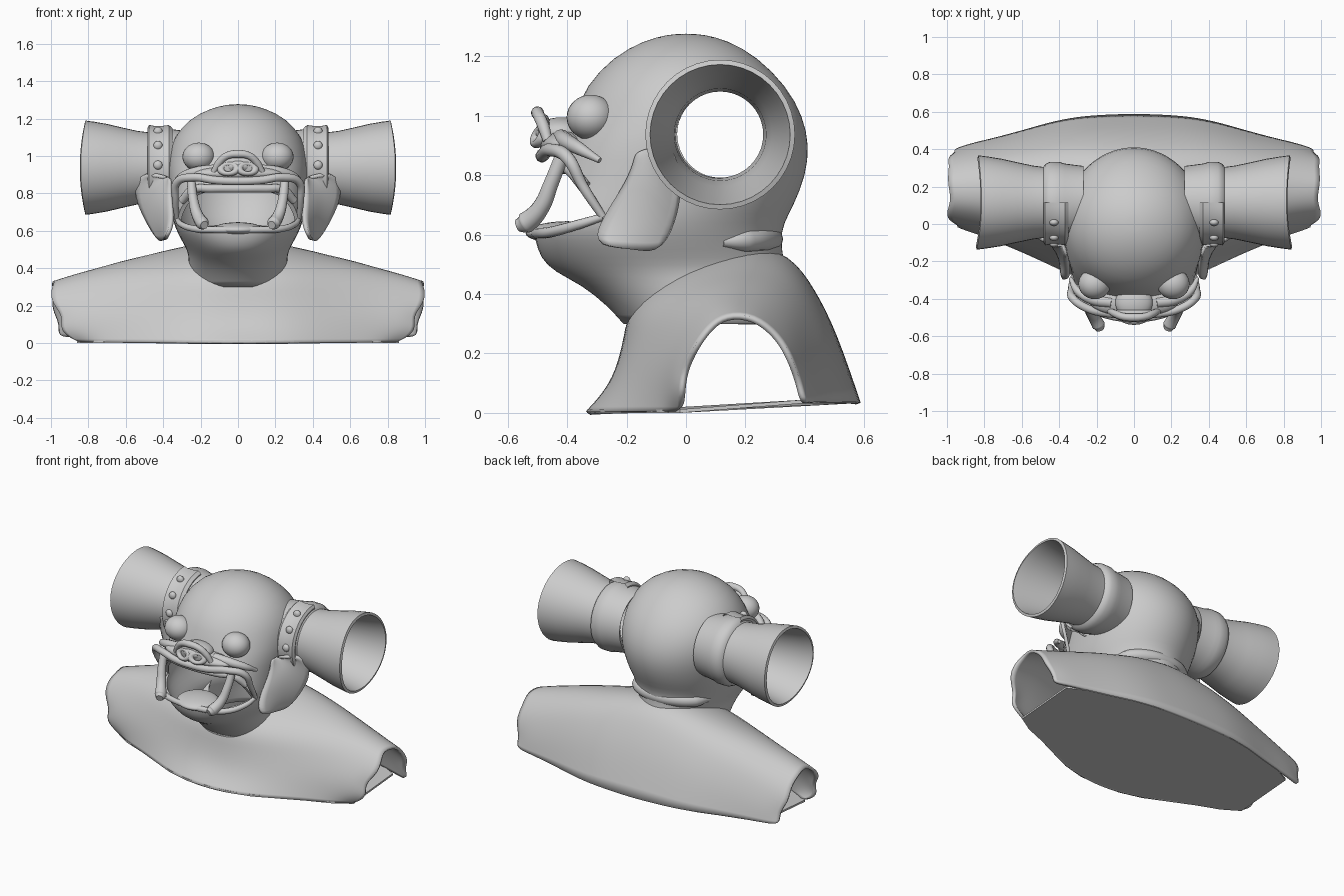
import bpy, bmesh
from math import sin, cos, pi, copysign
from mathutils import Vector

if "Cube" in bpy.data.objects:
    bpy.data.objects.remove(bpy.data.objects["Cube"])


def make(name, verts, faces, smooth=True):
    me = bpy.data.meshes.new(name)
    me.from_pydata([tuple(v) for v in verts], [], faces)
    bm = bmesh.new()
    bm.from_mesh(me)
    bmesh.ops.remove_doubles(bm, verts=bm.verts, dist=1e-5)
    bmesh.ops.recalc_face_normals(bm, faces=bm.faces)
    bm.to_mesh(me)
    bm.free()
    for p in me.polygons:
        p.use_smooth = smooth
    ob = bpy.data.objects.new(name, me)
    bpy.context.collection.objects.link(ob)
    return ob


def loft(name, rows, wrap=True):
    n = len(rows[0])
    faces = [(r * n + i, r * n + (i + 1) % n, (r + 1) * n + (i + 1) % n, (r + 1) * n + i)
             for r in range(len(rows) - 1) for i in range(n if wrap else n - 1)]
    return make(name, [v for row in rows for v in row], faces)


def subsurf(ob, level):
    ob.modifiers.new("smooth", 'SUBSURF').levels = level
    ob.modifiers["smooth"].render_levels = level


def thicken(ob, t, offset=-1):
    m = ob.modifiers.new("thickness", 'SOLIDIFY')
    m.thickness, m.offset = t, offset


def cut(ob, cutter):
    m = ob.modifiers.new("cut", 'BOOLEAN')
    m.object, m.operation, m.solver = cutter, 'DIFFERENCE', 'EXACT'
    cutter.hide_render = True
    cutter.hide_set(True)


def prism(name, a, b):
    n = len(a)
    faces = [tuple(range(n)), tuple(range(n, 2 * n))]
    faces += [(i, (i + 1) % n, n + (i + 1) % n, n + i) for i in range(n)]
    return make(name, list(a) + list(b), faces, False)


def ball(name, loc, rad, tilt=0):
    bm = bmesh.new()
    bmesh.ops.create_uvsphere(bm, u_segments=28, v_segments=16, radius=1)
    me = bpy.data.meshes.new(name)
    bm.to_mesh(me)
    bm.free()
    for p in me.polygons:
        p.use_smooth = True
    ob = bpy.data.objects.new(name, me)
    ob.location, ob.scale, ob.rotation_euler = loc, rad, (tilt, 0, 0)
    bpy.context.collection.objects.link(ob)
    return ob


def tube(name, pts, radii, r=1.0):
    cu = bpy.data.curves.new(name, 'CURVE')
    cu.dimensions, cu.bevel_depth, cu.bevel_resolution = '3D', r, 4
    cu.use_fill_caps = True
    sp = cu.splines.new('BEZIER')
    sp.bezier_points.add(len(pts) - 1)
    for b, p, q in zip(sp.bezier_points, pts, radii):
        b.co, b.radius = p, q
        b.handle_left_type = b.handle_right_type = 'AUTO'
    ob = bpy.data.objects.new(name, cu)
    bpy.context.collection.objects.link(ob)
    return ob


def both(pts):
    return [(-x, y, z) for x, y, z in pts[:0:-1]] + pts


# shoulders: arch section blended from the middle to the open, torn arm ends
mid = [(0, .01), (.06, .11), (.11, .24), (.14, .45), (.155, .66), (.34, .88), (.6, 1.02), (.74, .97), (.83, .76), (.91, .5), (1, .06)]
end = [(0, .01), (.0, .2), (.02, .42), (.1, .65), (.22, .87), (.36, 1), (.6, .99), (.8, .78), (.9, .55), (.97, .3), (1, .1)]
stations = [(0, -.34, .59, .56), (.15, -.33, .585, .55), (.3, -.29, .575, .525), (.45, -.22, .545, .49),
            (.6, -.15, .5, .455), (.75, -.09, .46, .41), (.88, -.05, .43, .37), (1, -.02, .40, .335)]
torn = [.86, .96, .93, 1, 1, .975, 1, .985, 1, .95, .97]
rows = []
for sgn, seq in ((-1, stations[:0:-1]), (1, stations)):
    for x, yf, yb, zt in seq:
        k = min(1, x * 1.1) ** 1.3
        rows.append([(sgn * (t if x == 1 else min(x, t - .05)), yf + (u0 + (u1 - u0) * k) * (yb - yf),
                      (v0 + (v1 - v0) * k) * zt) for (u0, v0), (u1, v1), t in zip(mid, end, torn)])
shoulders = loft("shoulders", rows, wrap=False)
subsurf(shoulders, 2)
thicken(shoulders, .018)
ring = [(.24 * cos(i * pi / 16), .09 + .2 * sin(i * pi / 16)) for i in range(32)]
cut(shoulders, prism("neck_cutter", [(x, y, .34) for x, y in ring], [(x, y, .9) for x, y in ring]))

# base plate closing the underside
outline = [(s * min(q[0], .86), q[j] * .98, .032 * (j == 2)) for s, seq, j in
           ((1, stations, 1), (1, stations[::-1], 2), (-1, stations[1:], 2), (-1, stations[:0:-1], 1))
           for q in seq if q[0] != .88]
prism("base_plate", outline, [(x, y, z + .012) for x, y, z in outline])

# head and neck: stacked ovals (height, front, back, half width, squareness)
ovals = [(1.274, -.06, .06, .06, 1), (1.255, -.14, .14, .145, 1), (1.2, -.245, .24, .26, 1), (1.1, -.34, .34, .345, 1),
         (1.0, -.375, .395, .375, .95), (.9, -.41, .417, .378, .8), (.8, -.43, .405, .365, .75), (.7, -.475, .365, .355, .75),
         (.64, -.515, .33, .345, .75), (.58, -.51, .32, .32, .8), (.52, -.49, .33, .285, .9), (.475, -.445, .335, .265, 1),
         (.43, -.35, .34, .265, 1), (.36, -.265, .34, .265, 1), (.30, -.212, .35, .26, 1)]


def power(v, e):
    return copysign(abs(v) ** e, v)


N = 40
rows = []
for z, a, b, w, e in ovals:
    row = []
    for i in range(N):
        t = 2 * pi * i / N
        q = e if sin(t) < 0 else 1   # only the face half is squared off
        row.append((w * power(cos(t), q), (a + b) / 2 + (b - a) / 2 * power(sin(t), q), z))
    rows.append(row)
rows.insert(0, [(0, 0, 1.277)] * N)
head = loft("head", rows)
subsurf(head, 1)
thicken(head, .02)
mouth = [(-.7, .61), (-.46, .61), (-.29, .655), (-.36, .78), (-.44, .86), (-.7, .87)]
cut(head, prism("mouth_cutter", [(-.5, y, z) for y, z in mouth], [(.5, y, z) for y, z in mouth]))
hole = [(.12 + .15 * cos(i * pi / 16), .94 + .15 * sin(i * pi / 16)) for i in range(32)]
cut(head, prism("ear_hole_cutter", [(-.6, y, z) for y, z in hole], [(.6, y, z) for y, z in hole]))

# collar at the nape
tube("nape_collar", both([(0, .285, .585), (.12, .262, .585), (.21, .20, .58), (.255, .12, .575)]),
     [.4, .9, 1, 1, 1, .9, .4], .042)


def lathe(name, prof, s, a0=0, a1=2 * pi, n=40):
    # revolve (x, radius) about the side axis, leaning the mouth slightly forward
    rows = []
    for x, r in prof + prof[:1]:
        row = []
        for i in range(n + 1):
            a = a0 + (a1 - a0) * i / n
            bulge = .018 * max(0, x - .55) / .28 * (cos(a) ** 2 + (cos(a) < 0) * .5 * cos(a) ** 2)
            row.append((s * (x + bulge), .115 + r * cos(a), .937 + r * sin(a)))
        rows.append(row)
    ob = loft(name, rows, wrap=False)
    bpy.context.view_layer.objects.active = ob
    ob.select_set(True)
    bpy.ops.object.shade_smooth_by_angle(angle=.7)
    ob.select_set(False)
    return ob


horn = [(.27, .195), (.37, .208), (.40, .217), (.45, .217), (.475, .205), (.485, .19), (.54, .197), (.62, .215),
        (.70, .234), (.77, .246), (.815, .252), (.82, .236), (.76, .222), (.65, .20), (.55, .175), (.45, .155), (.30, .145)]
strap = [(.35, .19), (.35, .212), (.37, .228), (.41, .223), (.445, .223), (.475, .229), (.485, .212), (.475, .19)]
for side, s in (("left", 1), ("right", -1)):
    # side horns with the decorated strap on the front of each ring
    lathe(side + "_horn", horn, s)
    lathe(side + "_strap", strap, s, pi * .5, pi * 1.3, 24)
    for a in (.66, .82, .98, 1.14):
        ball(side + "_strap_stud", (s * .428, .115 + .222 * cos(a * pi), .937 + .222 * sin(a * pi)), (.024, .018, .024))

    # floppy ears
    outer = [(.40, -.13, .885), (.47, -.10, .91), (.54, -.05, .89), (.55, -.02, .79), (.50, -.03, .67), (.42, -.08, .54)]
    inner = [(.36, -.17, .88), (.36, -.17, .84), (.355, -.20, .77), (.35, -.24, .71), (.35, -.29, .63), (.385, -.31, .56)]
    middle = [(Vector(p) + Vector(q)) / 2 + Vector((-.01, .04, 0)) for p, q in zip(outer, inner)]
    ear = loft(side + "_ear", [[(s * p[0], p[1], p[2]) for p in e] for e in (inner, middle, outer)], wrap=False)
    subsurf(ear, 2)
    thicken(ear, .02, 0)

    # eyes, tusks, nostrils and cheek folds
    ball(side + "_eye", (s * .21, -.32, .995), (.087, .082, .076))
    tube(side + "_tusk", [(s * .25, -.42, .86), (s * .24, -.455, .77), (s * .22, -.49, .69), (s * .19, -.54, .64), (s * .18, -.565, .63)],
         [.024, .026, .03, .036, .022])
    bpy.ops.mesh.primitive_torus_add(major_radius=.035, minor_radius=.016, major_segments=24, minor_segments=10,
                                     location=(s * .05, -.495, .93), rotation=(pi / 2 - .4, 0, s * .25))
    nostril = bpy.context.object
    nostril.name = side + "_nostril"
    nostril.scale = (1.25, .8, 1)
    bpy.ops.object.shade_smooth()
    tube(side + "_cheek_fold", [(s * .12, -.42, .925), (s * .22, -.405, .915), (s * .30, -.36, .89), (s * .34, -.29, .85)],
         [.03, .028, .022, .01])

# snout: muzzle, nose bridge and upturned nose plate
ball("muzzle", (0, -.41, .905), (.24, .085, .045))
ball("nose_bridge", (0, -.42, .945), (.10, .09, .05))
ball("nose_plate", (0, -.475, .945), (.12, .022, .06))
tube("nose_rim", both([(0, -.50, 1.01), (.06, -.495, 1.0), (.10, -.48, .965), (.13, -.465, .915)]),
     [.8, 1, 1, 1.1, 1, 1, .8], .02)

# lips, gum and tongue
tube("upper_lip", both([(0, -.485, .865), (.12, -.48, .87), (.24, -.455, .885), (.325, -.40, .86), (.335, -.345, .76), (.325, -.28, .66)]),
     [.6, .8, 1, 1, 1, 1, 1, 1, 1, .8, .6], .022)
tube("upper_gum", both([(0, -.43, .825), (.14, -.42, .825), (.24, -.39, .82), (.30, -.34, .76)]), [1] * 7, .022)
tube("lower_lip", both([(0, -.505, .605), (.12, -.495, .605), (.23, -.45, .61), (.305, -.36, .635), (.325, -.28, .66)]),
     [.7, .9, 1, 1, 1, 1, 1, .9, .7], .018)
ball("tongue", (0, -.42, .61), (.13, .12, .035), .05)
